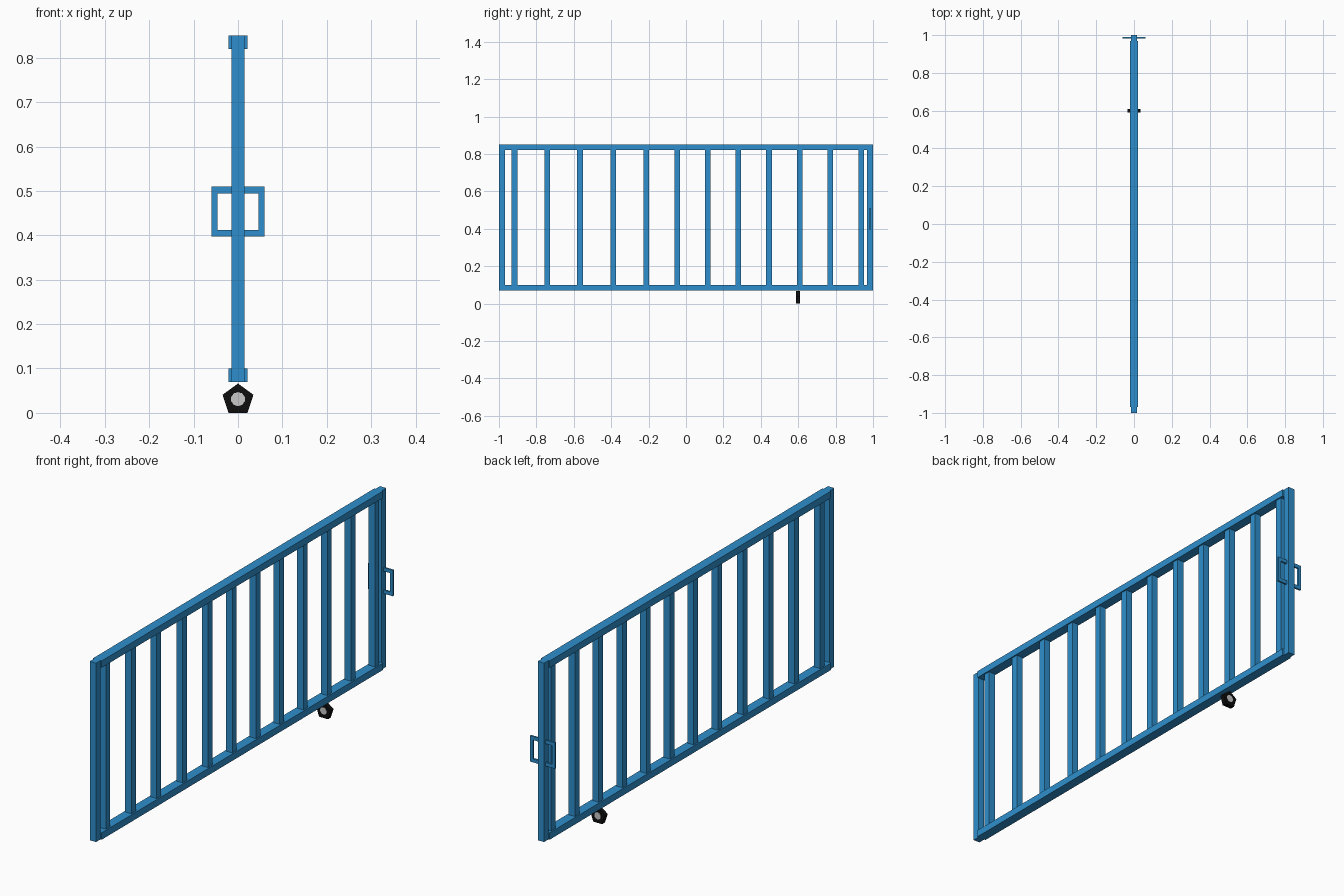
import bpy, bmesh, math
from mathutils import Matrix, Vector

if "Cube" in bpy.data.objects:
    bpy.data.objects.remove(bpy.data.objects["Cube"])


def material(name, rgb):
    m = bpy.data.materials.new(name)
    m.diffuse_color = (*rgb, 1)
    m.use_nodes = True
    m.node_tree.nodes["Principled BSDF"].inputs["Base Color"].default_value = m.diffuse_color
    return m


BLUE = material("blue paint", (0.028, 0.275, 0.61))
BLACK = material("black rubber", (0.004, 0.004, 0.004))
GREY = material("light grey metal", (0.58, 0.58, 0.58))


def finish(name, bm, mat):
    bmesh.ops.recalc_face_normals(bm, faces=bm.faces)
    me = bpy.data.meshes.new(name)
    bm.to_mesh(me)
    bm.free()
    me.materials.append(mat)
    ob = bpy.data.objects.new(name, me)
    bpy.context.collection.objects.link(ob)
    return ob


def box(name, lo, hi, mat=BLUE):
    lo, hi = Vector(lo), Vector(hi)
    bm = bmesh.new()
    bmesh.ops.create_cube(bm, size=1, matrix=Matrix.Translation((lo + hi) / 2)
                          @ Matrix.Diagonal((*(hi - lo), 1)))
    return finish(name, bm, mat)


def disc(name, sides, radius, width, centre, mat):
    # prism with its axis along y and one corner pointing up
    bm = bmesh.new()
    ring = [bm.verts.new((centre[0] + radius * math.sin(math.tau * i / sides),
                          centre[1] - width / 2,
                          centre[2] + radius * math.cos(math.tau * i / sides)))
            for i in range(sides)]
    face = bm.faces.new(ring)
    ext = bmesh.ops.extrude_face_region(bm, geom=[face], use_keep_orig=True)
    top = [v for v in ext["geom"] if isinstance(v, bmesh.types.BMVert)]
    bmesh.ops.translate(bm, verts=top, vec=(0, width, 0))
    return finish(name, bm, mat)


# End posts
for label, y in (("front", -1.0), ("back", 0.969)):
    box(label + "_post", (-0.015, y, 0.07), (0.015, y + 0.031, 0.85))

# Top and bottom rails
for label, z in (("bottom", 0.07), ("top", 0.82)):
    box(label + "_rail", (-0.021, -0.969, z), (0.021, 0.969, z + 0.03))

# Upright bars
bars = (-0.917, -0.741, -0.567, -0.388, -0.213, -0.046,
        0.117, 0.28, 0.444, 0.609, 0.772, 0.936)
for i, y in enumerate(bars):
    box(f"bar_{i + 1}", (-0.015, y - 0.015, 0.10), (0.015, y + 0.015, 0.82))

# Rectangular pull handle passing through the back post
bm = bmesh.new()
outer, inner = [], []
for sx, sz in ((-1, -1), (1, -1), (1, 1), (-1, 1)):
    outer.append(bm.verts.new((sx * 0.06, 0.981, 0.4535 + sz * 0.0565)))
    inner.append(bm.verts.new((sx * 0.046, 0.981, 0.4535 + sz * 0.041)))
faces = [bm.faces.new((outer[i], outer[(i + 1) % 4], inner[(i + 1) % 4], inner[i]))
         for i in range(4)]
ext = bmesh.ops.extrude_face_region(bm, geom=faces, use_keep_orig=True)
bmesh.ops.translate(bm, vec=(0, 0.008, 0),
                    verts=[v for v in ext["geom"] if isinstance(v, bmesh.types.BMVert)])
finish("handle", bm, BLUE)

# Five-sided wheel with a grey hub
disc("wheel", 5, 0.0365, 0.02, (0, 0.599, 0.0296), BLACK)
disc("wheel_hub", 10, 0.016, 0.0215, (0, 0.599, 0.031), GREY)
